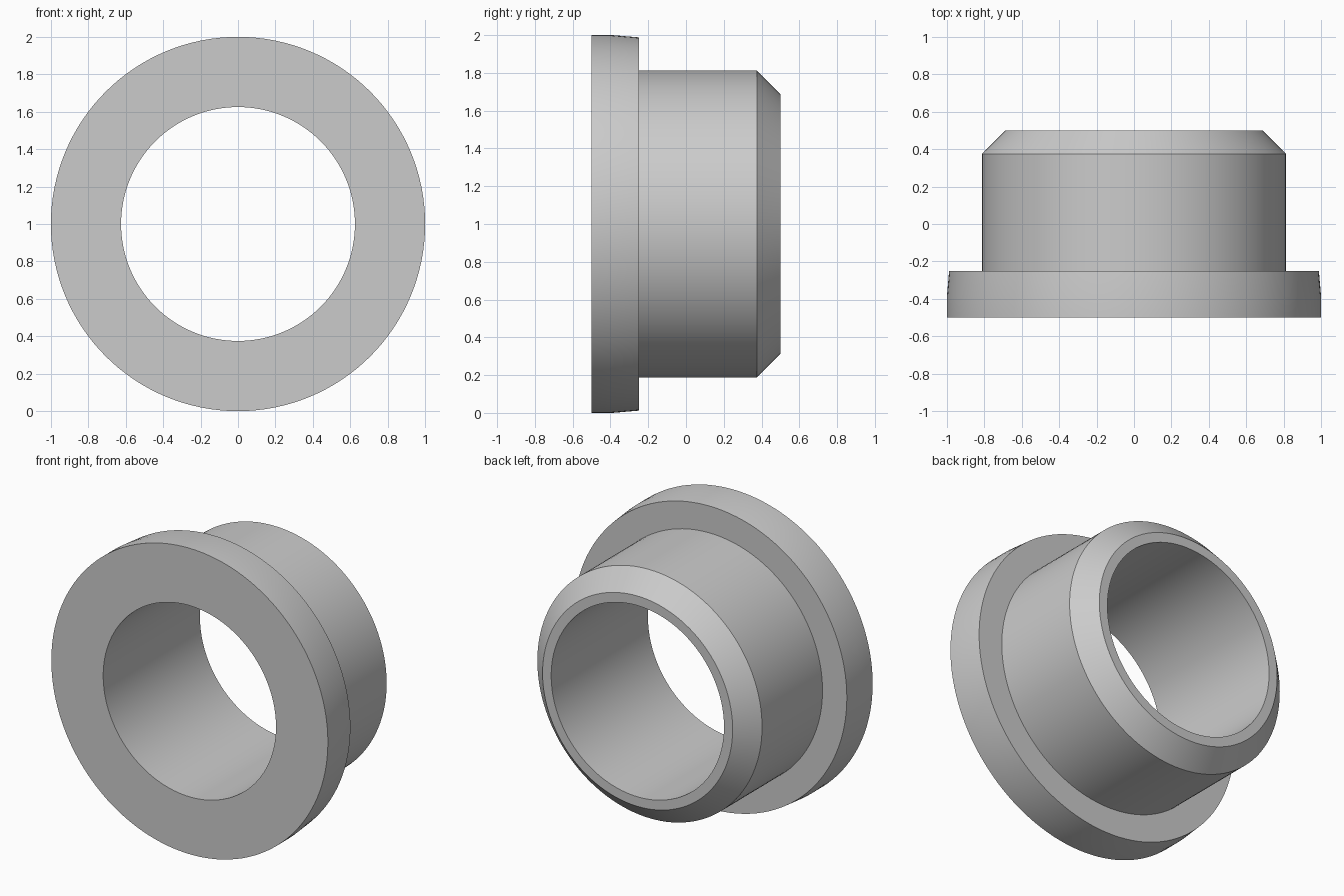
import bpy
import bmesh
import math
from mathutils import Vector

default_cube = bpy.data.objects.get("Cube")
if default_cube:
    bpy.data.objects.remove(default_cube, do_unlink=True)

SEGMENTS = 128
CENTRE = Vector((0, 0, 1))

# Plain grey material
grey = bpy.data.materials.new("plain grey")
grey.use_nodes = True
colour = (0.6, 0.6, 0.6, 1)
grey.diffuse_color = colour
grey.node_tree.nodes["Principled BSDF"].inputs["Base Color"].default_value = colour

# Closed section of the bushing as (radius, y)
profile = [
    (0.625, -0.5),     # bore, front
    (1.0, -0.5),       # flange face
    (1.0, -0.39),      # flange rim, start of the slight taper
    (0.988, -0.25),    # flange back edge
    (0.8125, -0.25),   # sleeve root
    (0.8125, 0.375),   # start of chamfer
    (0.6875, 0.5),     # end of chamfer
    (0.625, 0.5),      # bore, back
]


def revolve(name, section, material):
    """Turn a closed section about the y axis through CENTRE."""
    bm = bmesh.new()
    verts = [bm.verts.new(CENTRE + Vector((r, y, 0))) for r, y in section]
    edges = [bm.edges.new((v, verts[(i + 1) % len(verts)]))
             for i, v in enumerate(verts)]
    bmesh.ops.spin(bm, geom=verts + edges, cent=CENTRE, axis=(0, 1, 0),
                   angle=math.tau, steps=SEGMENTS, use_merge=True)
    bmesh.ops.remove_doubles(bm, verts=bm.verts, dist=0.0001)
    bmesh.ops.recalc_face_normals(bm, faces=bm.faces)
    mesh = bpy.data.meshes.new(name)
    bm.to_mesh(mesh)
    bm.free()
    mesh.materials.append(material)
    obj = bpy.data.objects.new(name, mesh)
    bpy.context.collection.objects.link(obj)
    return obj


# Flanged bushing
bushing = revolve("flanged_bushing", profile, grey)
bpy.ops.object.select_all(action="DESELECT")
bushing.select_set(True)
bpy.context.view_layer.objects.active = bushing
bpy.ops.object.shade_smooth_by_angle(angle=math.radians(30))
